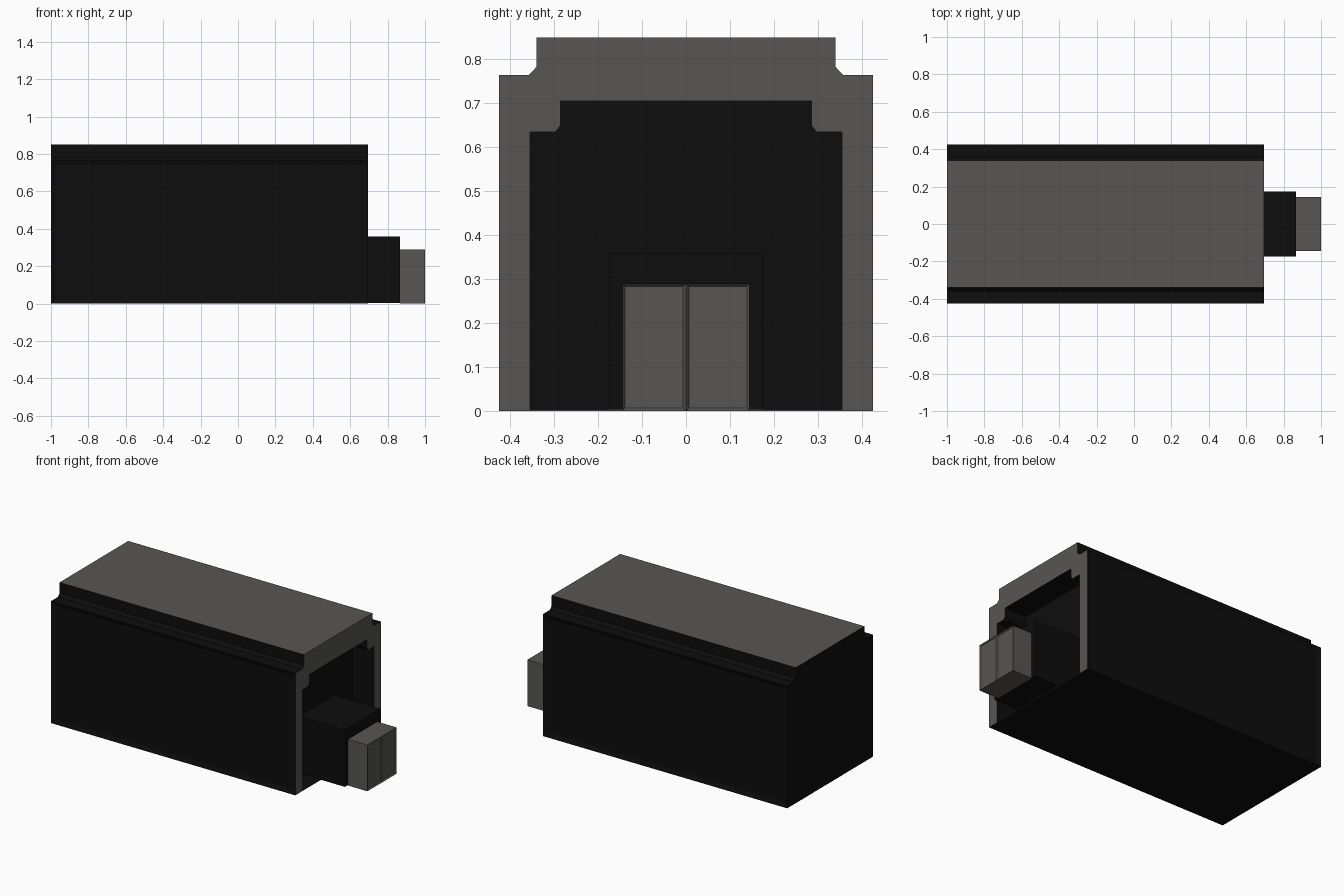
import bpy, bmesh

if "Cube" in bpy.data.objects:
    bpy.data.objects.remove(bpy.data.objects["Cube"])


def material(name, rgb):
    m = bpy.data.materials.new(name)
    m.diffuse_color = (*rgb, 1)
    m.use_nodes = True
    m.node_tree.nodes["Principled BSDF"].inputs["Base Color"].default_value = m.diffuse_color
    return m


BLACK = material("black", (0.004, 0.004, 0.004))
GREY = material("grey", (0.095, 0.093, 0.088))


def finish(name, bm):
    bmesh.ops.recalc_face_normals(bm, faces=bm.faces[:])
    mesh = bpy.data.meshes.new(name)
    bm.to_mesh(mesh)
    bm.free()
    ob = bpy.data.objects.new(name, mesh)
    bpy.context.collection.objects.link(ob)
    mesh.materials.append(BLACK)
    mesh.materials.append(GREY)
    return ob


def ring(bm, half, x):
    pts = half + [(-y, z) for y, z in reversed(half)]
    return [bm.verts.new((x, y, z)) for y, z in pts]


def bridge(bm, a, b):
    n = len(a)
    return [bm.faces.new((a[i], a[(i + 1) % n], b[(i + 1) % n], b[i])) for i in range(n)]


# Main body: stepped profile with a recessed front opening
FRONT, RECESS = 0.695, 0.545
outer = [(0.425, 0), (0.425, 0.765), (0.357, 0.765), (0.34, 0.783), (0.34, 0.85)]
inner = [(0.355, 0.003), (0.355, 0.635), (0.297, 0.635), (0.285, 0.65), (0.285, 0.705)]
bm = bmesh.new()
back = ring(bm, outer, -1)
front = ring(bm, outer, FRONT)
lip = ring(bm, inner, FRONT)
deep = ring(bm, inner, RECESS)
bm.faces.new(back)
shell = bridge(bm, back, front)
frame = bridge(bm, front, lip)
bridge(bm, lip, deep)
bm.faces.new(deep)
bmesh.ops.recalc_face_normals(bm, faces=bm.faces[:])
for f in frame:
    f.material_index = 1
shell[4].material_index = 1  # roof
# Shallow panels on both long sides
bmesh.ops.inset_individual(bm, faces=[shell[0], shell[8]], thickness=0.035, depth=-0.01)
finish("main_body", bm)


def box(name, x0, x1, half_y, height, mat, z0=0.0):
    bm = bmesh.new()
    bmesh.ops.create_cube(bm, size=1)
    for v in bm.verts:
        v.co = (x1 if v.co.x > 0 else x0,
                half_y if v.co.y > 0 else -half_y,
                height if v.co.z > 0 else z0)
    for f in bm.faces:
        f.material_index = mat
    return bm


# Dark entrance passage
finish("entrance_passage", box("passage", RECESS, 0.865, 0.175, 0.36, 0, 0.003))

# Grey porch with two recessed door leaves
bm = box("porch", 0.865, 1.0, 0.145, 0.29, 1)
bmesh.ops.bisect_plane(bm, geom=bm.verts[:] + bm.edges[:] + bm.faces[:],
                       plane_co=(0, 0, 0), plane_no=(0, 1, 0))
leaves = [f for f in bm.faces if f.normal.x > 0.9]
bmesh.ops.inset_individual(bm, faces=leaves, thickness=0.009, depth=-0.008)
finish("door_porch", bm)
